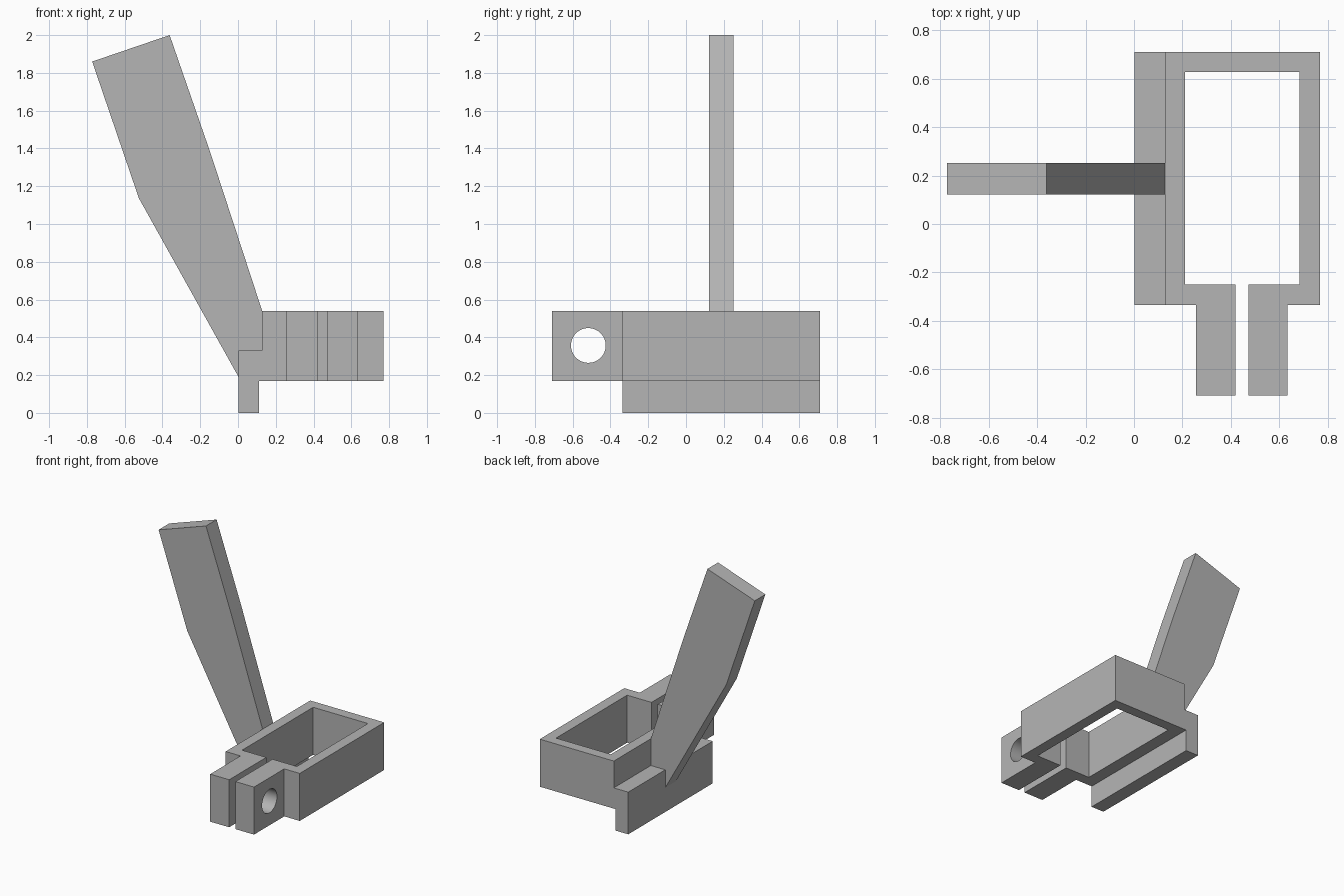
import bpy, bmesh, math
from mathutils import Vector

default = bpy.data.objects.get("Cube")
if default:
    bpy.data.objects.remove(default, do_unlink=True)

# Plain grey material
GREY = (0.46, 0.46, 0.46, 1)
grey = bpy.data.materials.new("plain_grey")
grey.use_nodes = True
grey.diffuse_color = GREY
grey.node_tree.nodes["Principled BSDF"].inputs["Base Color"].default_value = GREY


def prism(name, outline, place, depth):
    """Extrude a flat outline, mapped into space by place, along depth."""
    bm = bmesh.new()
    face = bm.faces.new([bm.verts.new(place(a, b)) for a, b in outline])
    out = bmesh.ops.extrude_face_region(bm, geom=[face])["geom"]
    moved = [g for g in out if isinstance(g, bmesh.types.BMVert)]
    bmesh.ops.translate(bm, verts=moved, vec=Vector(depth))
    bmesh.ops.recalc_face_normals(bm, faces=bm.faces)
    mesh = bpy.data.meshes.new(name)
    bm.to_mesh(mesh)
    bm.free()
    mesh.materials.append(grey)
    obj = bpy.data.objects.new(name, mesh)
    bpy.context.collection.objects.link(obj)
    return obj


FRONT, BACK = -0.335, 0.71       # frame ends
LOW, HIGH = 0.168, 0.54          # frame height
LUG = -0.709                     # lug tips
LEFT, STEP = 0.003, 0.128        # ledge edges

# Split clamp frame with two lugs
frame_outline = [
    (0.42, LUG), (0.256, LUG), (0.256, FRONT), (STEP, FRONT),
    (STEP, BACK), (0.769, BACK), (0.769, FRONT), (0.635, FRONT),
    (0.635, LUG), (0.474, LUG), (0.474, -0.25), (0.685, -0.25),
    (0.685, 0.629), (0.21, 0.629), (0.21, -0.25), (0.42, -0.25)]
frame = prism("clamp_frame", frame_outline,
              lambda x, y: (x, y, LOW), (0, 0, HIGH - LOW))

# Bolt hole through both lugs
bpy.ops.mesh.primitive_cylinder_add(
    vertices=48, radius=0.092, depth=1, location=(0.445, -0.517, 0.357),
    rotation=(0, math.pi / 2, 0))
cutter = bpy.context.object
cutter.name = "bolt_hole_cutter"
cutter.hide_render = True
cutter.data.materials.append(grey)
hole = frame.modifiers.new("bolt_hole", 'BOOLEAN')
hole.operation, hole.solver, hole.object = 'DIFFERENCE', 'EXACT', cutter
bpy.ops.object.select_all(action='DESELECT')
frame.select_set(True)
bpy.context.view_layer.objects.active = frame
bpy.ops.object.modifier_apply(modifier=hole.name)
bpy.data.objects.remove(cutter, do_unlink=True)
bpy.ops.object.shade_smooth_by_angle(angle=math.radians(30))

# Ledge with hanging flange along the side
prism("side_ledge",
      [(LEFT, 0), (0.112, 0), (0.112, LOW), (STEP, LOW), (STEP, 0.33), (LEFT, 0.33)],
      lambda x, z: (x, FRONT, z), (0, BACK - FRONT, 0))

# Slanted lever blade rising from the ledge
prism("lever_blade",
      [(LEFT, 0.19), (LEFT, 0.33), (STEP, 0.33), (STEP, HIGH), (-0.147, 1.38),
       (-0.362, 2), (-0.772, 1.86), (-0.525, 1.137)],
      lambda x, z: (x, 0.121, z), (0, 0.131, 0))
